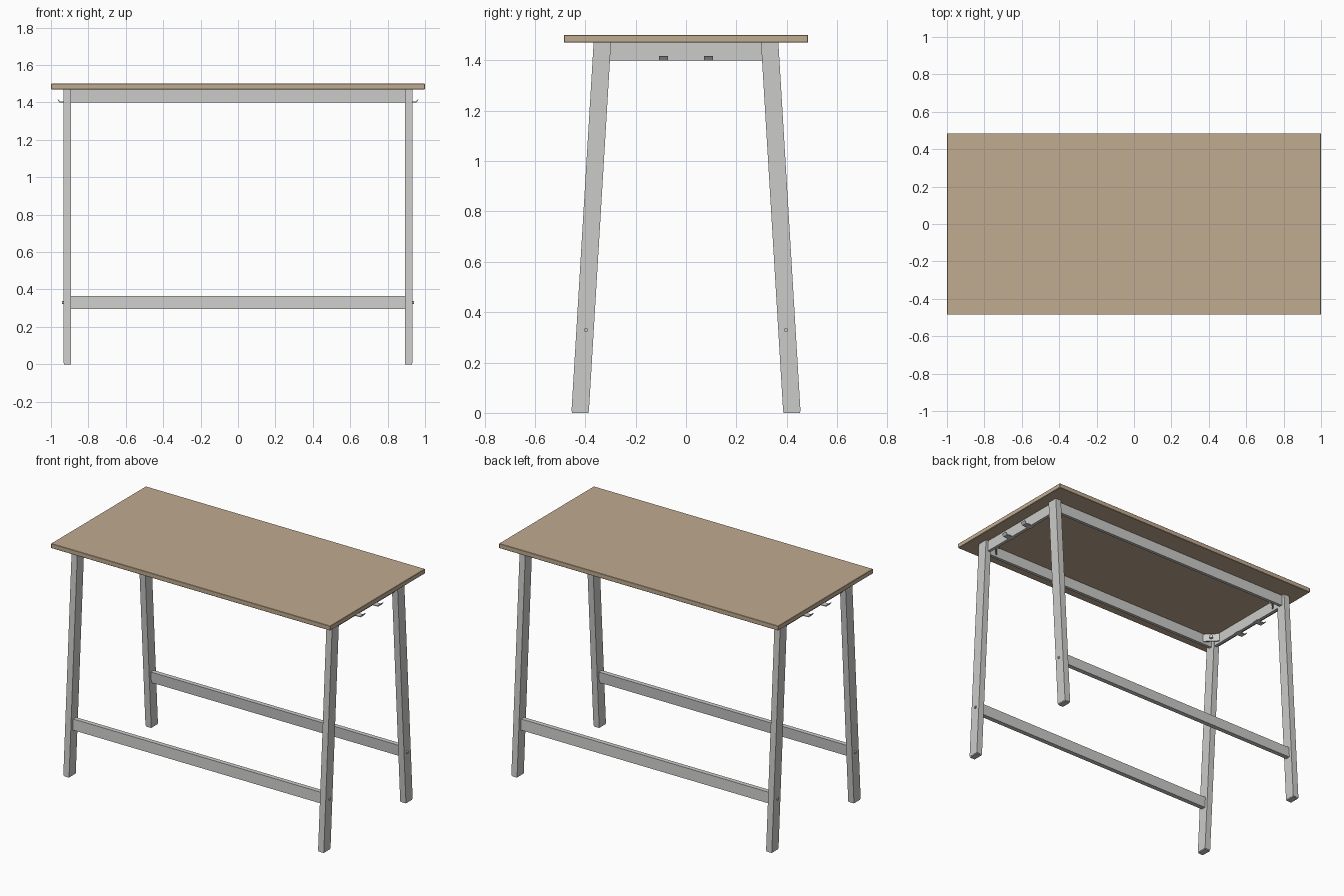
import bpy
import bmesh
import math
from mathutils import Matrix, Vector

if "Cube" in bpy.data.objects:
    bpy.data.objects.remove(bpy.data.objects["Cube"])


def material(name, colour):
    mat = bpy.data.materials.new(name)
    mat.use_nodes = True
    mat.diffuse_color = (*colour, 1)
    mat.node_tree.nodes["Principled BSDF"].inputs["Base Color"].default_value = (*colour, 1)
    return mat


wood = material("warm wood", (0.53, 0.41, 0.28))
steel = material("light grey steel", (0.6, 0.6, 0.59))

TOP_Z, TABLE_Z = 1.47, 1.5
SLOPE = 0.06            # inward lean of the legs per unit of height
LEG_X = 0.9125
SIDES = (("right", -1), ("left", 1))
ENDS = (("front", -1), ("back", 1))


def finish(name, bm, mat):
    bmesh.ops.recalc_face_normals(bm, faces=bm.faces)
    mesh = bpy.data.meshes.new(name)
    bm.to_mesh(mesh)
    bm.free()
    mesh.materials.append(mat)
    obj = bpy.data.objects.new(name, mesh)
    bpy.context.collection.objects.link(obj)
    return obj


def box(name, low, high, mat, lean=0, turn=0, bevel=0):
    """Box between two corners; lean shears y by height, turn spins about its own z."""
    low, high = Vector(low), Vector(high)
    bm = bmesh.new()
    bmesh.ops.create_cube(bm, size=1)
    centre = Matrix.Translation((low + high) / 2)
    bm.transform(centre @ Matrix.Rotation(turn, 4, "Z") @ Matrix.Diagonal((*(high - low), 1)))
    for v in bm.verts:
        v.co.y += lean * v.co.z
    if bevel:
        bmesh.ops.bevel(bm, geom=bm.edges[:], offset=bevel, segments=1, affect="EDGES")
    return finish(name, bm, mat)


def bolt(name, location, axis, radius, depth, sides=12):
    bm = bmesh.new()
    bmesh.ops.create_cone(bm, cap_ends=True, segments=sides, radius1=radius,
                          radius2=radius, depth=depth)
    turn = Vector(axis).to_track_quat("Z", "Y").to_matrix().to_4x4()
    bm.transform(Matrix.Translation(location) @ turn)
    return finish(name, bm, steel)


def hook(name, side, y):
    """Flat strip under the end rail with an upturned tip."""
    path = [(0.89, 1.4), (0.953, 1.4), (0.966, 1.415),
            (0.962, 1.418), (0.95, 1.405), (0.89, 1.405)]
    bm = bmesh.new()
    face = bm.faces.new([bm.verts.new((side * x, y - 0.018, z)) for x, z in path])
    grown = bmesh.ops.extrude_face_region(bm, geom=[face])["geom"]
    bmesh.ops.translate(bm, vec=(0, 0.036, 0),
                        verts=[g for g in grown if isinstance(g, bmesh.types.BMVert)])
    return finish(name, bm, steel)


# Tabletop
box("tabletop", (-1, -0.485, TOP_Z), (1, 0.485, TABLE_Z), wood, bevel=0.002)

# Long rails and leaning foot stretchers
for end_name, e in ENDS:
    y0, y1 = sorted((e * 0.325, e * 0.345))
    box(f"{end_name}_rail", (-0.892, y0, 1.4), (0.892, y1, TOP_Z), steel)
    y0, y1 = sorted((e * 0.405, e * 0.435))
    box(f"{end_name}_stretcher", (-0.892, y0, 0.295), (0.892, y1, 0.365),
        steel, lean=-e * SLOPE)

for side_name, s in SIDES:
    # Short end rail with its hooks
    x0, x1 = sorted((s * 0.895, s * 0.915))
    box(f"{side_name}_end_rail", (x0, -0.305, 1.4), (x1, 0.305, TOP_Z), steel)
    for end_name, e in ENDS:
        label = f"{end_name}_{side_name}"
        hook(f"{label}_hook", s, e * 0.09)

        # Leaning leg with a foot cap
        x0, x1 = sorted((s * 0.892, s * 0.933))
        y0, y1 = sorted((e * 0.386, e * 0.455))
        box(f"{label}_leg", (x0, y0, 0.006), (x1, y1, TOP_Z), steel, lean=-e * SLOPE)
        box(f"{label}_foot_cap", (x0 + 0.002, y0 + 0.002, 0),
            (x1 - 0.002, y1 - 0.002, 0.008), steel, lean=-e * SLOPE)

        # Bolt through the leg into the stretcher
        bolt(f"{label}_leg_bolt", (s * 0.935, e * 0.397, 0.33), (s, 0, 0), 0.008, 0.01)

        # Diagonal corner bracket and its bolt
        cx, cy = s * 0.862, e * 0.29
        box(f"{label}_corner_bracket", (cx - 0.052, cy - 0.004, 1.415),
            (cx + 0.052, cy + 0.004, 1.465), steel, turn=-s * e * math.pi / 4)
        bolt(f"{label}_bracket_bolt", (cx - s * 0.008, cy - e * 0.008, 1.44),
             (-s, -e, 0), 0.012, 0.02, 6)
